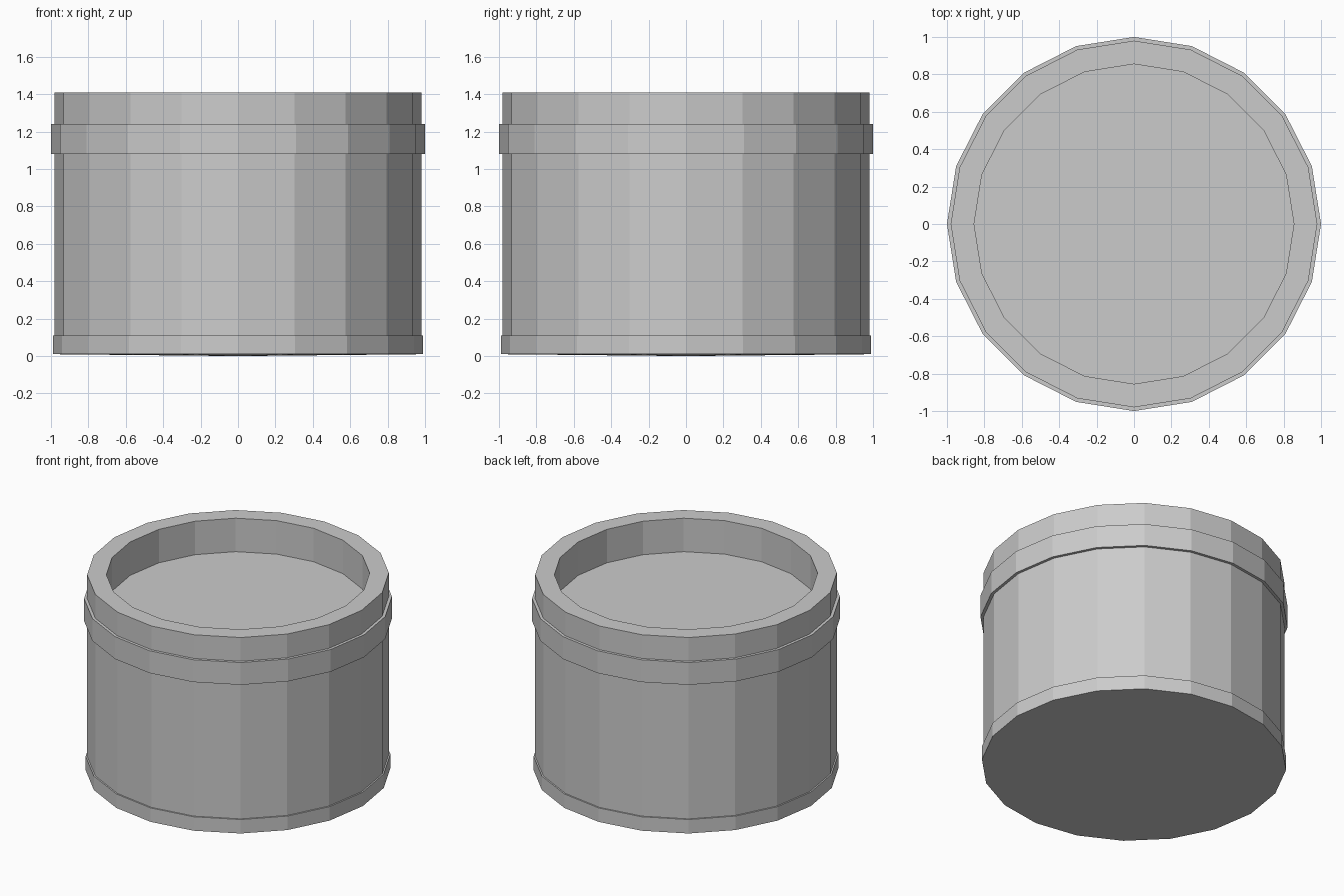
import bpy, bmesh, math

if "Cube" in bpy.data.objects:
    bpy.data.objects.remove(bpy.data.objects["Cube"])

SIDES = 20


def lathe(name, profile):
    """Revolve an (r, z) profile, listed from bottom centre to top centre."""
    bm = bmesh.new()
    rings = []
    for r, z in profile:
        if r == 0:
            rings.append([bm.verts.new((0, 0, z))] * SIDES)
        else:
            rings.append([bm.verts.new((r * math.cos(a), r * math.sin(a), z))
                          for a in (2 * math.pi * i / SIDES for i in range(SIDES))])
    for lo, hi in zip(rings, rings[1:]):
        for i in range(SIDES):
            j = (i + 1) % SIDES
            quad = [lo[i], lo[j], hi[j], hi[i]]
            bm.faces.new(list(dict.fromkeys(quad)))
    bmesh.ops.recalc_face_normals(bm, faces=bm.faces)
    mesh = bpy.data.meshes.new(name)
    bm.to_mesh(mesh)
    bm.free()
    obj = bpy.data.objects.new(name, mesh)
    bpy.context.collection.objects.link(obj)
    return obj


# Round tub: shallow coned underside, foot band, wall, upper band, rim, recessed top
lathe("round_tub", [
    (0, 0), (0.99, 0.01),            # underside
    (0.99, 0.11), (0.98, 0.11),      # foot band
    (0.98, 1.08), (1.0, 1.08),       # wall
    (1.0, 1.24), (0.98, 1.24),       # upper band
    (0.98, 1.41), (0.855, 1.41),     # rim
    (0.855, 1.17), (0, 1.17),        # recess
])
